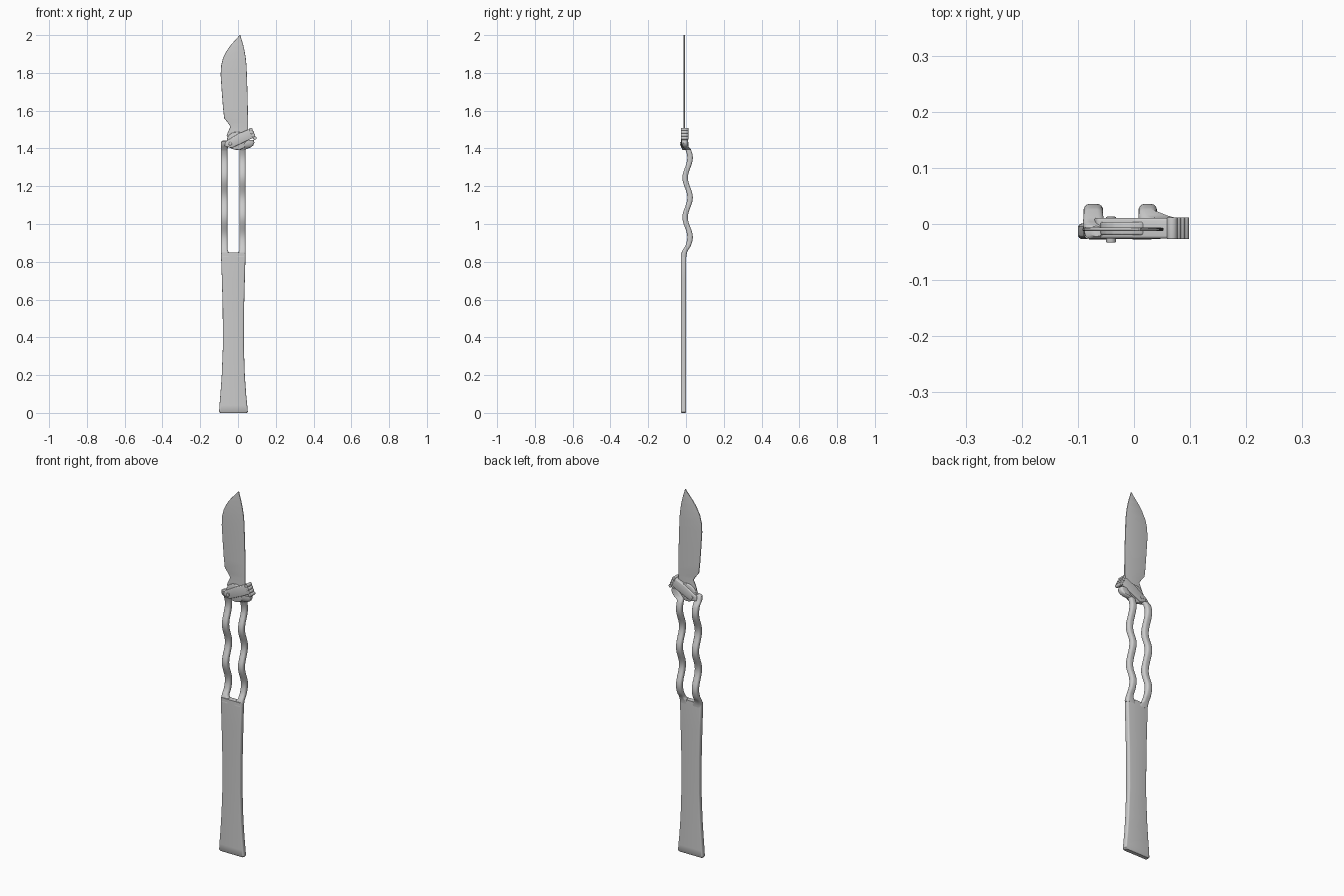
import bpy, bmesh, math

if "Cube" in bpy.data.objects:
    bpy.data.objects.remove(bpy.data.objects["Cube"])


def finish(name, bm, angle=35):
    bmesh.ops.recalc_face_normals(bm, faces=bm.faces)
    me = bpy.data.meshes.new(name)
    bm.to_mesh(me)
    bm.free()
    ob = bpy.data.objects.new(name, me)
    bpy.context.collection.objects.link(ob)
    bpy.ops.object.select_all(action='DESELECT')
    ob.select_set(True)
    bpy.context.view_layer.objects.active = ob
    bpy.ops.object.shade_smooth_by_angle(angle=math.radians(angle))
    return ob


def section(x0, x1, y0, y1, r, n=5):
    """Rounded rectangle in the xy plane."""
    r = min(r, (x1 - x0) * 0.49, (y1 - y0) * 0.49)
    pts = []
    for k, (cx, cy) in enumerate([(x1 - r, y1 - r), (x0 + r, y1 - r),
                                  (x0 + r, y0 + r), (x1 - r, y0 + r)]):
        for i in range(n):
            a = math.pi / 2 * (k + i / (n - 1))
            pts.append((cx + r * math.cos(a), cy + r * math.sin(a)))
    return pts


def loft(name, stations, r):
    """Skin rounded rectangles given as (z, x0, x1, y0, y1)."""
    bm = bmesh.new()
    rings = [[bm.verts.new((x, y, z)) for x, y in section(x0, x1, y0, y1, r)]
             for z, x0, x1, y0, y1 in stations]
    n = len(rings[0])
    for a, b in zip(rings, rings[1:]):
        for i in range(n):
            j = (i + 1) % n
            bm.faces.new((a[i], a[j], b[j], b[i]))
    bm.faces.new(rings[0][::-1])
    bm.faces.new(rings[-1])
    return finish(name, bm)


def plate(name, outline, y0, y1, bevel):
    """Extrude an xz outline along y and round its rims."""
    bm = bmesh.new()
    f = bm.faces.new([bm.verts.new((x, y0, z)) for x, z in outline])
    ext = bmesh.ops.extrude_face_region(bm, geom=[f])
    for v in ext['geom']:
        if isinstance(v, bmesh.types.BMVert):
            v.co.y = y1
    bmesh.ops.recalc_face_normals(bm, faces=bm.faces)
    bmesh.ops.bevel(bm, geom=bm.edges[:], offset=bevel, segments=3,
                    profile=0.5, affect='EDGES', clamp_overlap=True)
    return finish(name, bm)


def circle(cx, cz, rx, rz, n=20):
    return [(cx + rx * math.cos(2 * math.pi * i / n),
             cz + rz * math.sin(2 * math.pi * i / n)) for i in range(n)]


# flat handle, flared toward the butt
Y0, Y1 = -0.027, 0.001
profile = [(0, -0.096, 0.048), (0.006, -0.1, 0.052), (0.04, -0.098, 0.049),
           (0.1, -0.093, 0.043), (0.2, -0.086, 0.036), (0.35, -0.08, 0.031),
           (0.55, -0.081, 0.032), (0.7, -0.085, 0.036), (0.84, -0.09, 0.04),
           (0.848, -0.088, 0.038)]
loft("handle", [(z, a, b, Y0 + (0.004 if z == 0 else 0), Y1 - (0.004 if z == 0 else 0))
                for z, a, b in profile], 0.008)


# wavy twin bars, flared at the base and bent at the top
def bar(name, x0, x1, inner, top):
    st = []
    for i in range(58):
        z = 0.825 + i * 0.01
        cy = 0.0085 + 0.013 * math.cos(2 * math.pi * (z - 0.93) / 0.21)
        t = min(1, max(0, (z - 0.83) / 0.05))
        cy = -0.013 * (1 - t) + cy * t
        flare = 0.02 * max(0, 1 - (z - 0.84) / 0.025) ** 2 if z > 0.84 else 0.02
        st.append((z, x0 - (flare if inner < 0 else 0),
                   x1 + (flare if inner > 0 else 0), cy - 0.0145, cy + 0.0145))
    loft(name, st + top, 0.011)


bar("left_bar", -0.09, -0.055, 1,
    [(1.41, -0.091, -0.052, -0.017, 0.011), (1.425, -0.09, -0.047, -0.024, 0.004),
     (1.437, -0.088, -0.05, -0.026, 0.0), (1.443, -0.078, -0.056, -0.022, -0.004)])
bar("right_bar", 0.008, 0.041, -1,
    [(1.405, 0.012, 0.066, -0.014, 0.016), (1.415, 0.02, 0.08, -0.02, 0.012),
     (1.43, 0.035, 0.087, -0.024, 0.01), (1.445, 0.045, 0.084, -0.024, 0.01)])

# thin blade with pointed tip
outline = [(1.43, -0.04, 0.05), (1.47, -0.06, 0.053), (1.49, -0.052, 0.053),
           (1.515, -0.04, 0.053), (1.535, -0.053, 0.053), (1.56, -0.073, 0.053),
           (1.61, -0.079, 0.052), (1.7, -0.086, 0.05), (1.79, -0.092, 0.047),
           (1.84, -0.089, 0.045), (1.88, -0.079, 0.041), (1.92, -0.058, 0.034),
           (1.95, -0.036, 0.027), (1.98, -0.009, 0.018), (2.0, 0.009, 0.012)]
loft("blade", [(z, a, b, -0.0125, -0.0065) for z, a, b in outline], 0.003)

# pivot hub closing the slot
plate("pivot_hub", circle(-0.005, 1.44, 0.055, 0.048), -0.02, 0.004, 0.004)

# slanted clamp band across the blade root
plate("clamp_band", [(-0.072, 1.412), (-0.066, 1.437), (0.0, 1.477), (0.07, 1.507),
                     (0.088, 1.46), (0.03, 1.432), (-0.035, 1.402)],
      -0.026, 0.011, 0.005)

# finger ridges on the clamp end
for i in range(4):
    t = i / 3
    plate(f"clamp_ridge_{i + 1}", circle(0.068 + 0.021 * t, 1.5 - 0.045 * t, 0.0095, 0.0095, 14),
          -0.027, 0.012, 0.002)

# small cross pin
plate("cross_pin", circle(-0.041, 1.425, 0.009, 0.009, 16), -0.033, 0.013, 0.002)
